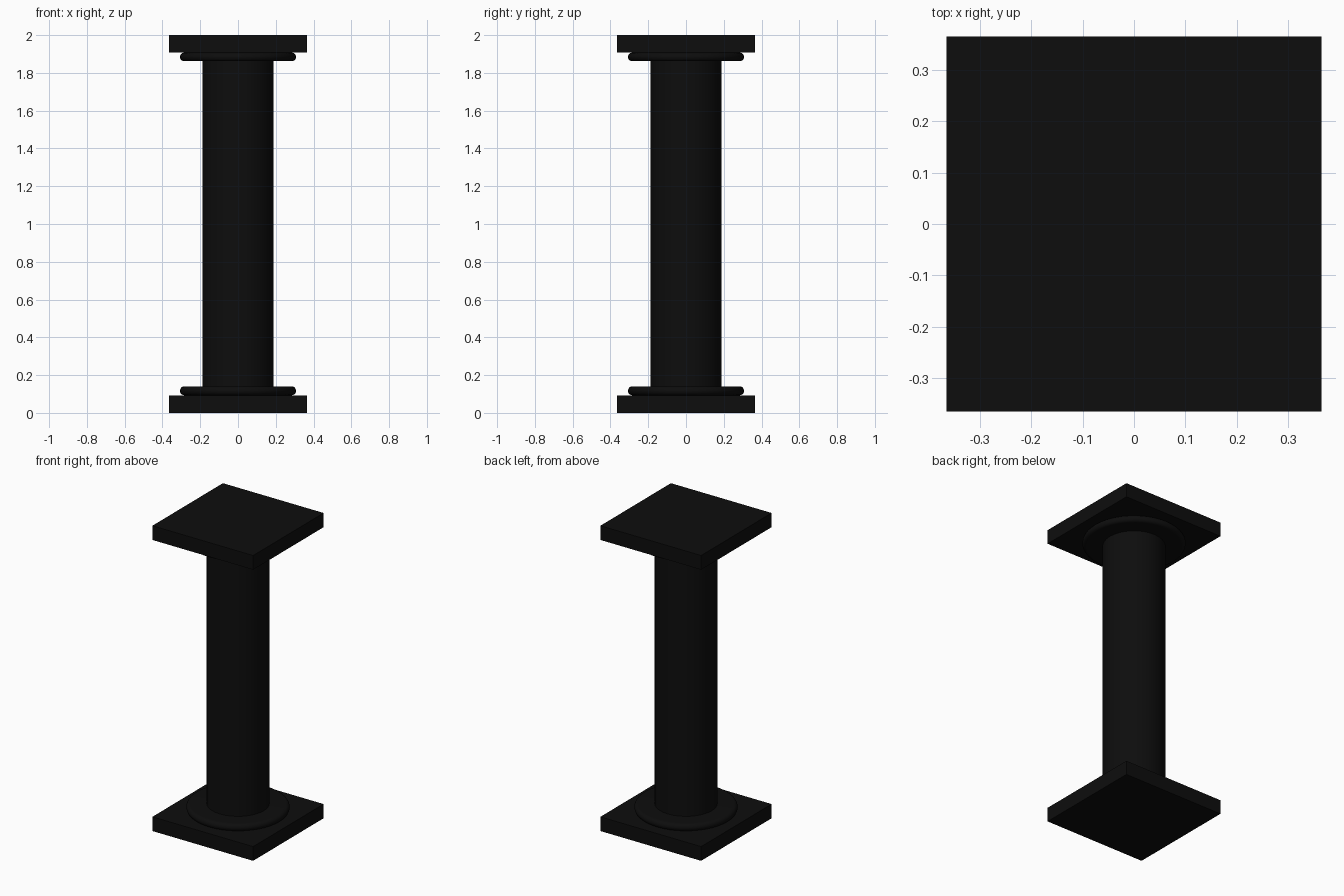
import bpy, math

if "Cube" in bpy.data.objects:
    bpy.data.objects.remove(bpy.data.objects["Cube"])

black = bpy.data.materials.new("black_stone")
black.diffuse_color = (0.004, 0.004, 0.004, 1)
black.use_nodes = True
black.node_tree.nodes["Principled BSDF"].inputs["Base Color"].default_value = black.diffuse_color


def finish(name, smooth=False):
    ob = bpy.context.object
    ob.name = name
    ob.data.materials.append(black)
    if smooth:
        bpy.ops.object.shade_smooth_by_angle(angle=math.radians(40))
    return ob


def slab(name, z0, z1, half=0.365):
    bpy.ops.mesh.primitive_cube_add(size=1, location=(0, 0, (z0 + z1) / 2))
    bpy.context.object.scale = (2 * half, 2 * half, z1 - z0)
    bpy.ops.object.transform_apply(location=False, rotation=False, scale=True)
    finish(name)


def disc(name, z0, z1, radius, sides, rounding=0.0):
    bpy.ops.mesh.primitive_cylinder_add(vertices=sides, radius=radius,
                                        depth=z1 - z0, location=(0, 0, (z0 + z1) / 2))
    ob = bpy.context.object
    if rounding:
        bev = ob.modifiers.new("rounded_rim", 'BEVEL')
        bev.width = rounding
        bev.segments = 5
        bev.limit_method = 'ANGLE'
        bev.angle_limit = math.radians(40)
        bpy.ops.object.modifier_apply(modifier=bev.name)
    finish(name, True)


# Square plinth and matching top slab
slab("base_plinth", 0, 0.093)
slab("top_slab", 1.907, 2)

# Rounded mouldings at both ends of the shaft
disc("base_moulding", 0.093, 0.141, 0.307, 48, 0.0235)
disc("top_moulding", 1.862, 1.907, 0.307, 48, 0.022)

# Plain round shaft
disc("shaft", 0.141, 1.862, 0.187, 32)
